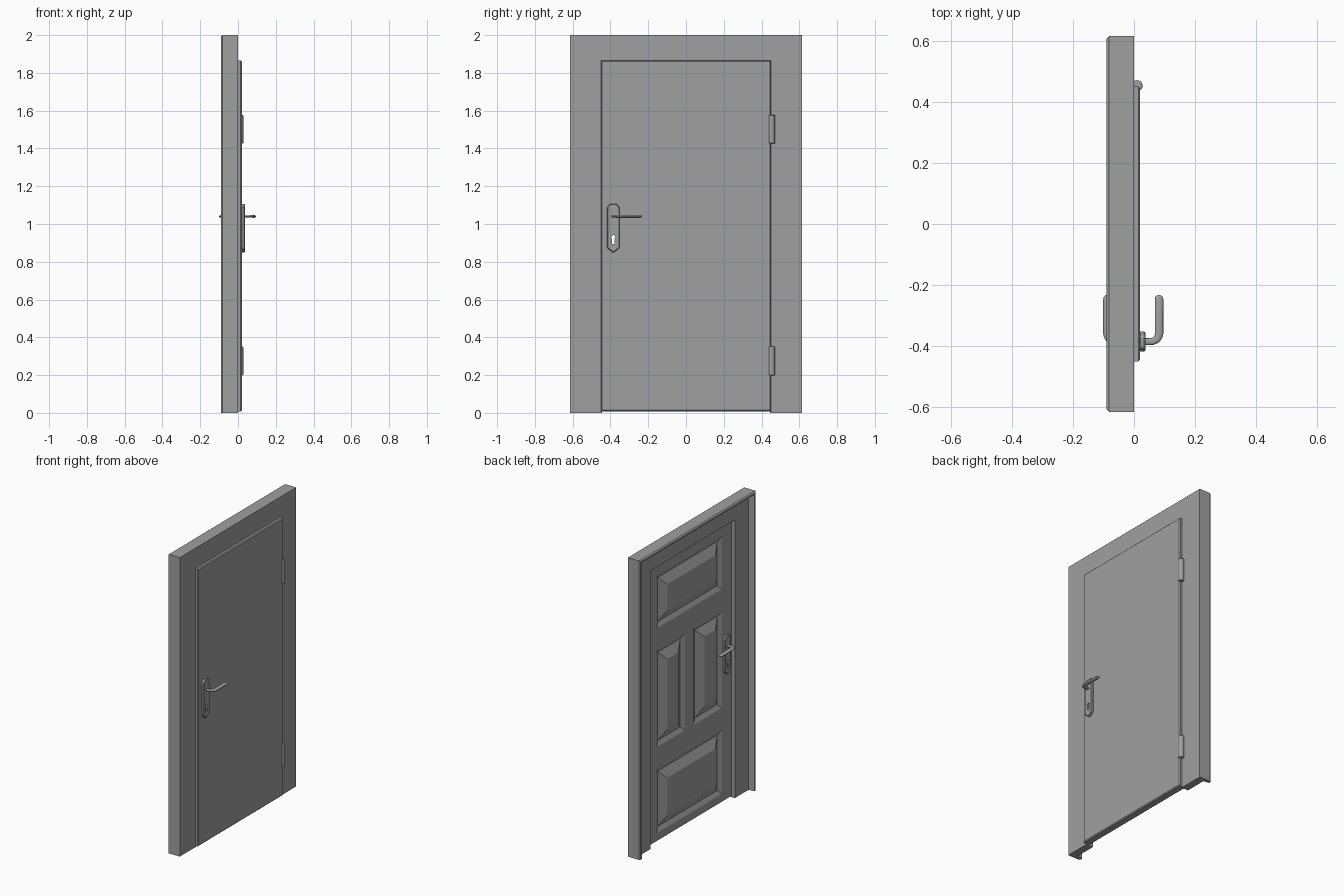
import bpy
import bmesh
from math import pi, sin, cos
from mathutils import Matrix, Vector

cube = bpy.data.objects.get("Cube")
if cube:
    bpy.data.objects.remove(cube, do_unlink=True)

grey = bpy.data.materials.new("plain_grey")
grey.use_nodes = True
grey.diffuse_color = (0.35, 0.35, 0.35, 1)
bsdf = next(n for n in grey.node_tree.nodes if n.type == 'BSDF_PRINCIPLED')
bsdf.inputs["Base Color"].default_value = grey.diffuse_color

LEAF_BACK, LEAF_FRONT = -0.025, 0.02
LEAF_MID = (LEAF_BACK + LEAF_FRONT) / 2
LOCK_Y, LEVER_Z, KEY_Z = -0.385, 1.04, 0.915


def add_object(name, bm):
    bmesh.ops.recalc_face_normals(bm, faces=bm.faces[:])
    mesh = bpy.data.meshes.new(name)
    bm.to_mesh(mesh)
    bm.free()
    mesh.materials.append(grey)
    obj = bpy.data.objects.new(name, mesh)
    bpy.context.collection.objects.link(obj)
    return obj


def smooth(obj):
    bpy.ops.object.select_all(action='DESELECT')
    obj.select_set(True)
    bpy.context.view_layer.objects.active = obj
    bpy.ops.object.shade_smooth_by_angle(angle=0.6)


def bevel(obj, width, segments=1):
    mod = obj.modifiers.new("bevel", 'BEVEL')
    mod.width, mod.segments = width, segments
    mod.limit_method, mod.angle_limit = 'ANGLE', 0.7


def extrude_outline(name, outline, x0, x1):
    """Prism along x from a (y, z) outline."""
    bm = bmesh.new()
    face = bm.faces.new([bm.verts.new((x0, y, z)) for y, z in outline])
    moved = bmesh.ops.extrude_face_region(bm, geom=[face])["geom"]
    bmesh.ops.translate(bm, vec=(x1 - x0, 0, 0),
                        verts=[v for v in moved if isinstance(v, bmesh.types.BMVert)])
    return add_object(name, bm)


# Frame: one moulded profile (inward offset, x) mitred round the opening
profile = [(0, 0), (0, -0.082), (0.008, -0.09), (0.02, -0.09),
           (0.026, -0.05), (0.17, -0.05), (0.17, 0)]
bm = bmesh.new()
rings = []
for side, at_top in ((1, False), (1, True), (-1, True), (-1, False)):
    rings.append([bm.verts.new((x, side * (0.615 - d), 2 - d * 0.82 if at_top else 0))
                  for d, x in profile])
for a, b in zip(rings, rings[1:]):
    for i in range(len(profile)):
        j = (i + 1) % len(profile)
        bm.faces.new((a[i], a[j], b[j], b[i]))
bm.faces.new(rings[0])
bm.faces.new(rings[-1])
add_object("door_frame", bm)

# Leaf: slab with chamfered outer edge and four raised panels
PANELS = [(-0.345, 0.345, 1.43, 1.785), (-0.345, -0.047, 0.635, 1.285),
          (0.047, 0.345, 0.635, 1.285), (-0.345, 0.345, 0.06, 0.49)]
LOW, HIGH = 0.008, 1.866
bm = bmesh.new()
bmesh.ops.create_cube(bm, size=1, matrix=Matrix.Translation((LEAF_MID, 0, (LOW + HIGH) / 2))
                      @ Matrix.Diagonal((LEAF_FRONT - LEAF_BACK, 0.9, HIGH - LOW, 1)))
outer = [e for e in bm.edges if all(v.co.x > 0 for v in e.verts)]
bmesh.ops.bevel(bm, geom=outer, offset=0.006, segments=1, affect='EDGES', profile=0.5)
cuts = {(1, v) for p in PANELS for v in p[:2]} | {(2, v) for p in PANELS for v in p[2:]}
for axis, value in sorted(cuts):
    point, normal = Vector(), Vector()
    point[axis], normal[axis] = value, 1
    bmesh.ops.bisect_plane(bm, geom=bm.verts[:] + bm.edges[:] + bm.faces[:],
                           plane_co=point, plane_no=normal)
bm.normal_update()
for y0, y1, z0, z1 in PANELS:
    region = []
    for f in bm.faces:
        c = f.calc_center_median()
        if f.normal.x < -0.9 and y0 < c.y < y1 and z0 < c.z < z1:
            region.append(f)
    bmesh.ops.inset_region(bm, faces=region, thickness=0.03, depth=-0.015,
                           use_even_offset=True)
    bmesh.ops.inset_region(bm, faces=region, thickness=0.06, depth=0.03,
                           use_even_offset=True)
bmesh.ops.dissolve_limit(bm, angle_limit=0.01, verts=bm.verts[:], edges=bm.edges[:])
leaf = add_object("door_leaf", bm)

# Keyhole cutter: round top with a narrower slot below
arc = [(LOCK_Y + 0.011 * cos(a), KEY_Z + 0.015 + 0.011 * sin(a))
       for a in [(-0.3 + 1.6 * i / 12) * pi for i in range(13)]]
keyhole = extrude_outline("keyhole_cutter",
                          arc + [(LOCK_Y - 0.007, KEY_Z - 0.022),
                                 (LOCK_Y + 0.007, KEY_Z - 0.022)], -0.1, 0.1)
keyhole.hide_render = True
keyhole.hide_set(True)


def cut_keyhole(obj):
    mod = obj.modifiers.new("keyhole", 'BOOLEAN')
    mod.operation, mod.object, mod.solver = 'DIFFERENCE', keyhole, 'EXACT'


cut_keyhole(leaf)

# Lock plates and levers, mirrored on both faces of the leaf
half_plate = [(0.018, 1.107), (0.033, 1.087), (0.033, 0.873), (0, 0.848)]
plate = [(LOCK_Y + y, z) for y, z in half_plate]
plate += [(LOCK_Y - y, z) for y, z in half_plate[-2::-1]]
for label, s in (("front", 1), ("back", -1)):
    def at(depth):
        return LEAF_MID + s * (LEAF_FRONT - LEAF_MID + depth)

    obj = extrude_outline(label + "_lock_plate", plate, at(-0.002), at(0.017))
    bevel(obj, 0.004)
    cut_keyhole(obj)

    # Lever: flattened rod with a bent elbow and a rounded tip
    path = [(0.0, LOCK_Y, 0.8), (0.035, LOCK_Y, 0.8)]
    for i in range(7):
        a = pi / 2 * i / 6
        path.append((0.035 + 0.027 * sin(a), LOCK_Y + 0.027 * (1 - cos(a)), 0.8 + 0.2 * i / 6))
    for a in (0, 0.5, 1.0, 1.3, 1.5):
        path.append((0.062, -0.246 + 0.014 * sin(a), cos(a)))
    curve = bpy.data.curves.new(label + "_lever", 'CURVE')
    curve.dimensions = '3D'
    curve.bevel_depth, curve.bevel_resolution = 0.014, 3
    curve.use_fill_caps = True
    spline = curve.splines.new('POLY')
    spline.points.add(len(path) - 1)
    for p, (depth, y, r) in zip(spline.points, path):
        p.co = (at(depth), y, 0, 1)
        p.radius = r
    spline.use_smooth = True
    curve.materials.append(grey)
    lever = bpy.data.objects.new(label + "_lever", curve)
    lever.location.z = LEVER_Z
    lever.scale.z = 0.55
    bpy.context.collection.objects.link(lever)

# Hinges: short barrels at the edge of the leaf
for label, z in (("lower", 0.275), ("upper", 1.502)):
    bm = bmesh.new()
    bmesh.ops.create_cone(bm, cap_ends=True, segments=20, radius1=0.018, radius2=0.018,
                          depth=0.152, matrix=Matrix.Translation((0.01, 0.453, z)))
    hinge = add_object(label + "_hinge", bm)
    bevel(hinge, 0.004, 2)
    smooth(hinge)
